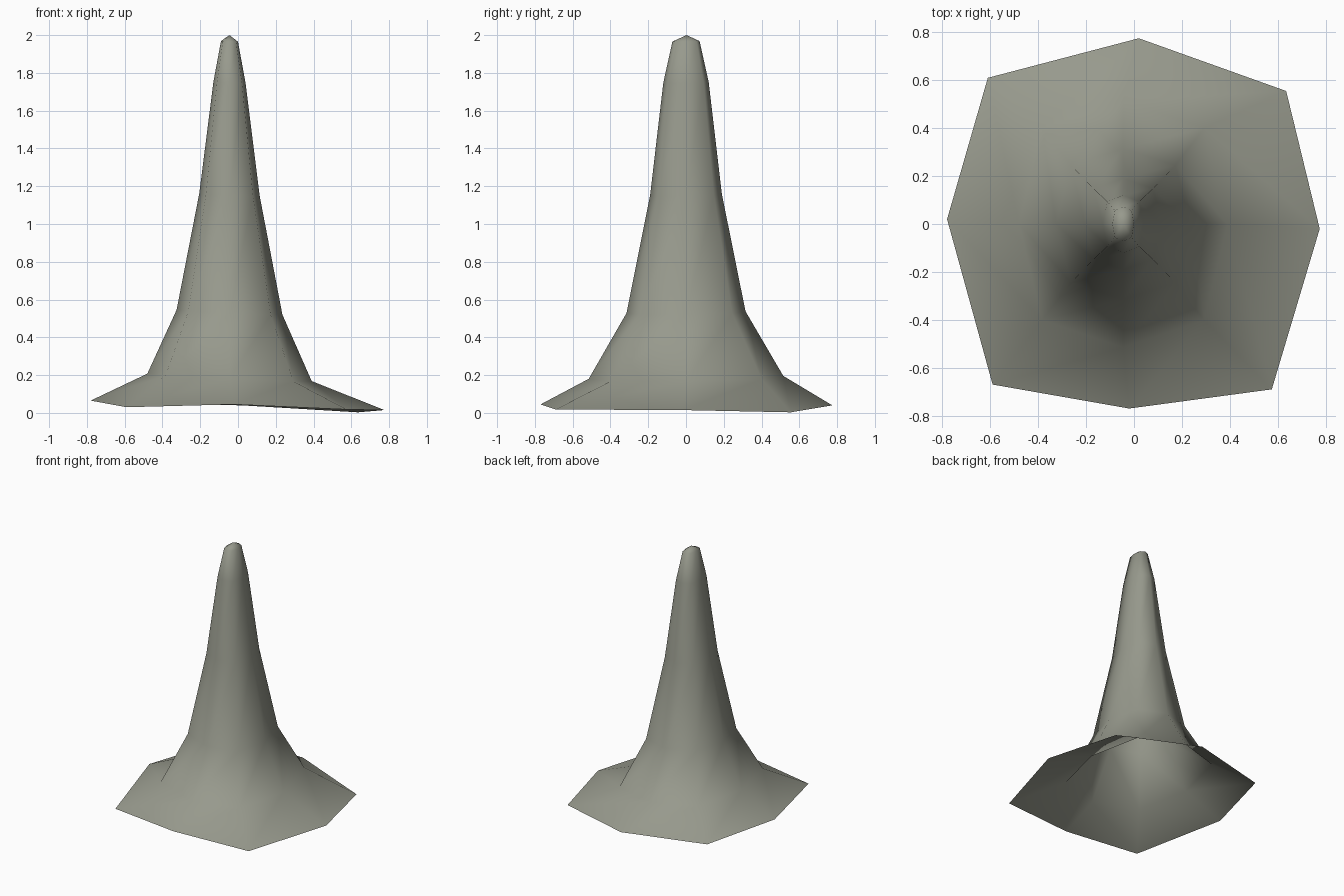
import bpy, bmesh
from math import cos, sin, pi

cube = bpy.data.objects.get("Cube")
if cube:
    bpy.data.objects.remove(cube, do_unlink=True)

SIDES = 8
CENTRE_X = -0.045

# Stone colour
stone = bpy.data.materials.new("grey_green_stone")
stone.use_nodes = True
colour = (0.31, 0.32, 0.265, 1)
stone.diffuse_color = colour
bsdf = next(n for n in stone.node_tree.nodes if n.type == 'BSDF_PRINCIPLED')
bsdf.inputs["Base Color"].default_value = colour
bsdf.inputs["Roughness"].default_value = 0.9

# Uneven foot outline, counter-clockwise from +x
foot = [(0.775, -0.02, 0.015), (0.635, 0.555, 0.003), (0.02, 0.775, 0.04),
        (-0.61, 0.61, 0.05), (-0.78, 0.02, 0.065), (-0.59, -0.67, 0.03),
        (-0.02, -0.77, 0.045), (0.575, -0.69, 0.018)]

# Spire rings: half width, half depth, height
rings = [(0.435, 0.515, 0.188), (0.28, 0.315, 0.533), (0.16, 0.19, 1.155),
         (0.085, 0.12, 1.75), (0.045, 0.072, 1.967)]


def ring_points(rx, ry, z):
    """Slightly squared, slightly tilted octagon."""
    for i in range(SIDES):
        a = 2 * pi * i / SIDES
        bulge = 1.1 if i % 2 else 1.0
        x, y = rx * bulge * cos(a), ry * bulge * sin(a)
        yield CENTRE_X + x, y, z - 0.045 * x + 0.015 * y


# Hollow spire, open underneath
bm = bmesh.new()
loops = [[bm.verts.new(p) for p in foot]]
loops += [[bm.verts.new(p) for p in ring_points(*r)] for r in rings]
for low, high in zip(loops, loops[1:]):
    for i in range(SIDES):
        j = (i + 1) % SIDES
        bm.faces.new((low[i], low[j], high[j], high[i]))

# Pointed tip
tip = bm.verts.new((CENTRE_X, 0.003, 2.0))
for i in range(SIDES):
    bm.faces.new((loops[-1][i], loops[-1][(i + 1) % SIDES], tip))
for f in bm.faces:
    f.smooth = True

mesh = bpy.data.meshes.new("stone_spire")
bm.to_mesh(mesh)
bm.free()
mesh.materials.append(stone)
spire = bpy.data.objects.new("stone_spire", mesh)
bpy.context.collection.objects.link(spire)
